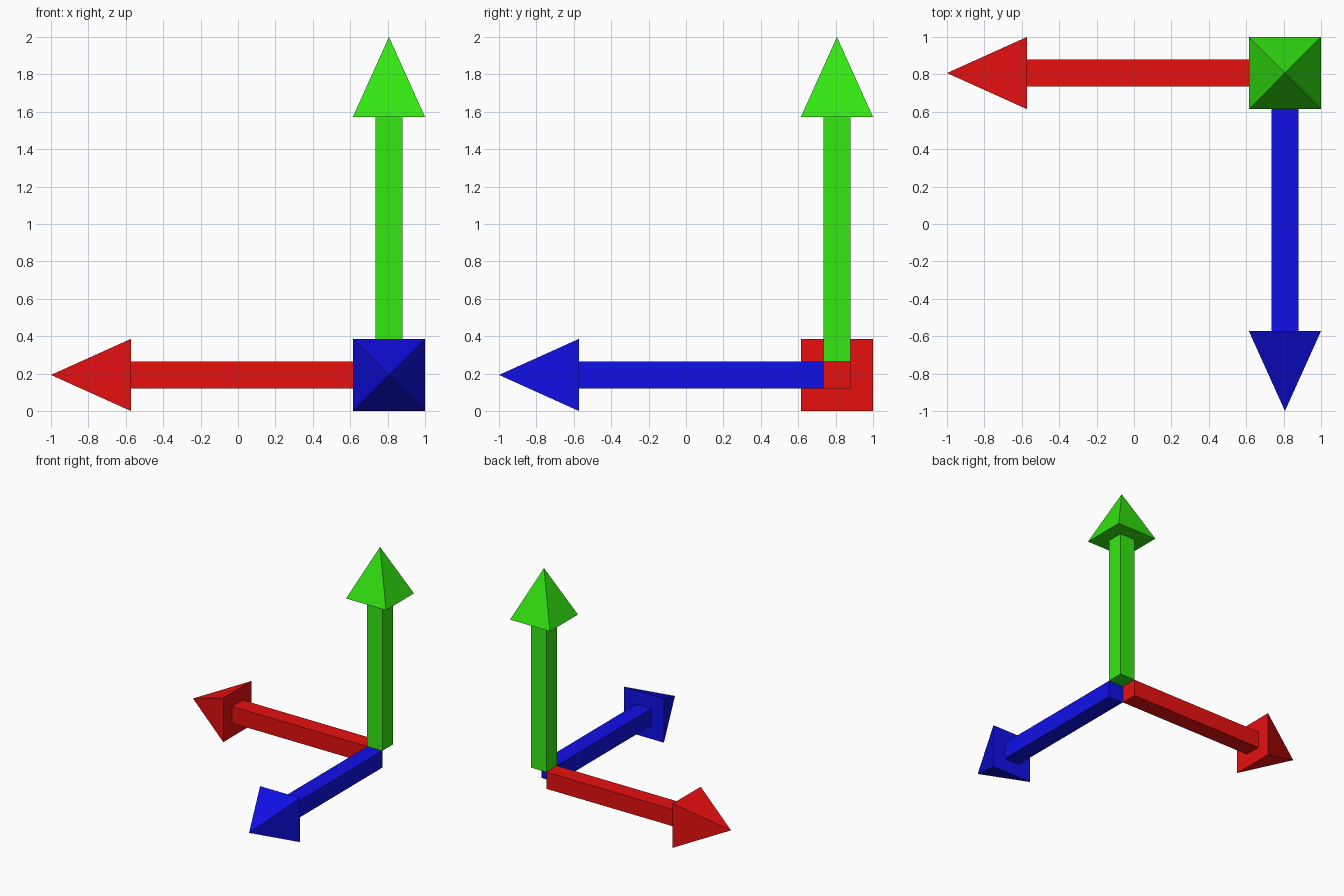
import bpy
import bmesh
from math import pi, sqrt
from mathutils import Matrix, Vector

if "Cube" in bpy.data.objects:
    bpy.data.objects.remove(bpy.data.objects["Cube"], do_unlink=True)

ORIGIN = Vector((0.807, 0.807, 0.193))   # where the three axes meet
SHAFT_HALF = 0.073
HEAD_HALF = 0.193
HEAD_START = 1.379
TIP = 1.807


def make_material(name, color):
    mat = bpy.data.materials.new(name)
    mat.use_nodes = True
    mat.diffuse_color = color
    mat.node_tree.nodes["Principled BSDF"].inputs["Base Color"].default_value = color
    return mat


def square_solid(name, half, top_half, start, end, direction, mat):
    """Square prism or pyramid running along a direction from the origin."""
    bm = bmesh.new()
    bmesh.ops.create_cone(bm, cap_ends=True, segments=4, radius1=half * sqrt(2),
                          radius2=top_half * sqrt(2), depth=end - start,
                          matrix=Matrix.Translation((0, 0, (start + end) / 2))
                          @ Matrix.Rotation(pi / 4, 4, "Z"))
    bmesh.ops.remove_doubles(bm, verts=bm.verts, dist=1e-5)
    turn = Vector(direction).to_track_quat("Z", "Y").to_matrix().to_4x4()
    bm.transform(Matrix.Translation(ORIGIN) @ turn)
    bmesh.ops.recalc_face_normals(bm, faces=bm.faces)
    mesh = bpy.data.meshes.new(name)
    bm.to_mesh(mesh)
    bm.free()
    mesh.materials.append(mat)
    obj = bpy.data.objects.new(name, mesh)
    bpy.context.collection.objects.link(obj)


# One arrow per axis; shafts start outside the open corner where they meet
arrows = {
    "red": ((-1, 0, 0), (0.8, 0.005, 0.005, 1)),
    "blue": ((0, -1, 0), (0.005, 0.005, 0.8, 1)),
    "green": ((0, 0, 1), (0.034, 0.8, 0.006, 1)),
}
for label, (direction, color) in arrows.items():
    mat = make_material(label, color)
    square_solid(label + "_shaft", SHAFT_HALF, SHAFT_HALF, SHAFT_HALF, HEAD_START,
                 direction, mat)
    square_solid(label + "_arrowhead", HEAD_HALF, 0, HEAD_START, TIP, direction, mat)
